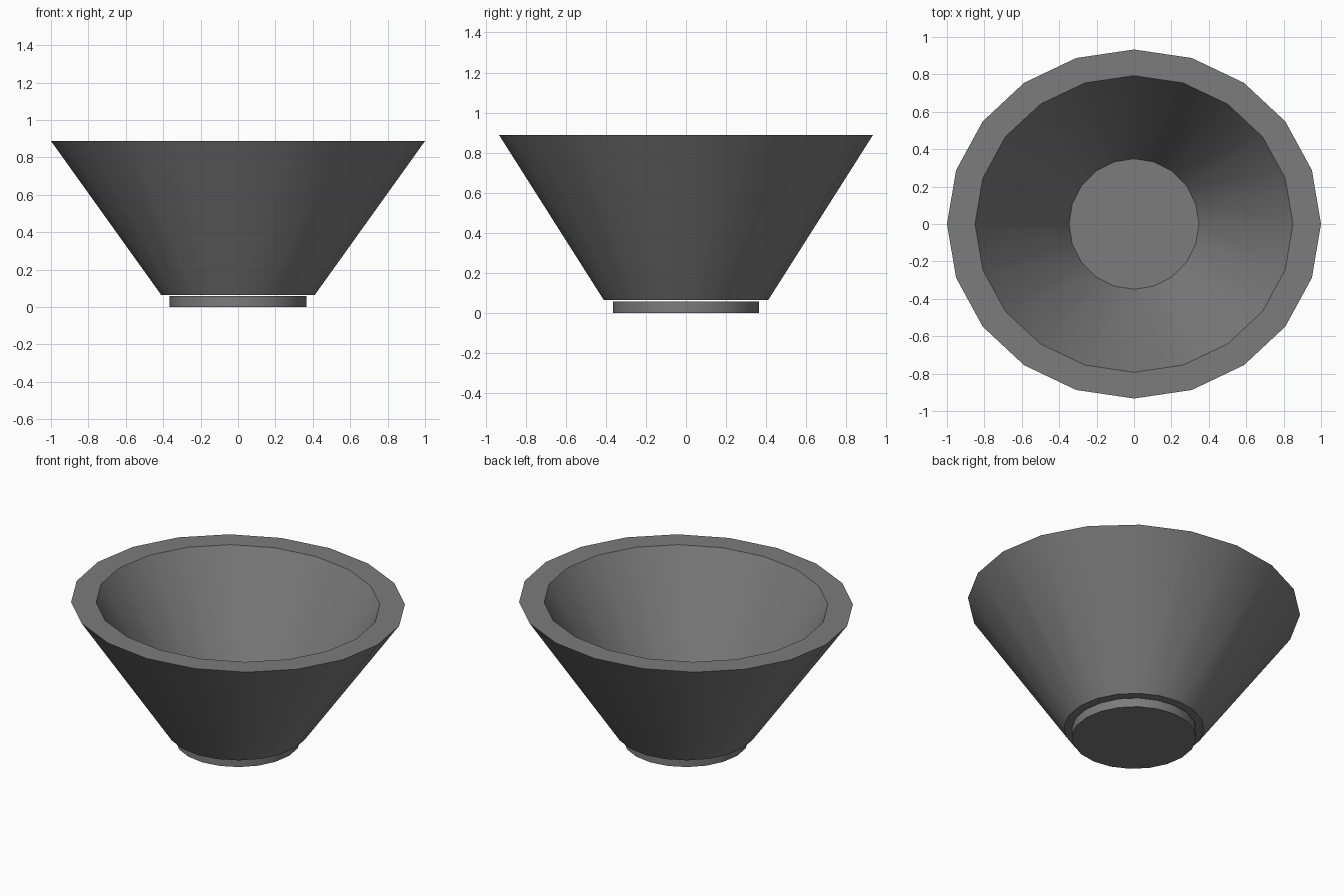
import bpy, bmesh
from math import cos, sin, pi

if "Cube" in bpy.data.objects:
    bpy.data.objects.remove(bpy.data.objects["Cube"])

SIDES = 20

# Dark grey finish
dark = bpy.data.materials.new("dark_grey")
dark.diffuse_color = (0.2, 0.2, 0.2, 1)
dark.use_nodes = True
dark.node_tree.nodes["Principled BSDF"].inputs["Base Color"].default_value = dark.diffuse_color


def lathe(name, rings, ring_shaped=False):
    """Solid from (x radius, y radius, z) rings: capped ends, or closed back on itself."""
    bm = bmesh.new()
    loops = [[bm.verts.new((rx * cos(2 * pi * i / SIDES), ry * sin(2 * pi * i / SIDES), z))
              for i in range(SIDES)] for rx, ry, z in rings]
    following = loops[1:] + (loops[:1] if ring_shaped else [])
    for a, b in zip(loops, following):
        for i in range(SIDES):
            j = (i + 1) % SIDES
            bm.faces.new((a[i], a[j], b[j], b[i]))
    if not ring_shaped:
        bm.faces.new(loops[0][::-1])
        bm.faces.new(loops[-1])
    bmesh.ops.recalc_face_normals(bm, faces=bm.faces)
    mesh = bpy.data.meshes.new(name)
    bm.to_mesh(mesh)
    bm.free()
    mesh.materials.append(dark)
    obj = bpy.data.objects.new(name, mesh)
    bpy.context.collection.objects.link(obj)
    bpy.ops.object.select_all(action='DESELECT')
    obj.select_set(True)
    bpy.context.view_layer.objects.active = obj
    bpy.ops.object.shade_smooth_by_angle(angle=pi / 6)
    return obj


# Bowl wall, open at the bottom: outer base, outer rim, inner rim, inner base
lathe("bowl", [(0.41, 0.41, 0.064), (1.0, 0.933, 0.888),
               (0.85, 0.793, 0.888), (0.347, 0.349, 0.064)], ring_shaped=True)

# Foot: thin disc that closes the bowl from below
lathe("foot", [(0.365, 0.365, 0.0), (0.365, 0.365, 0.058)])
